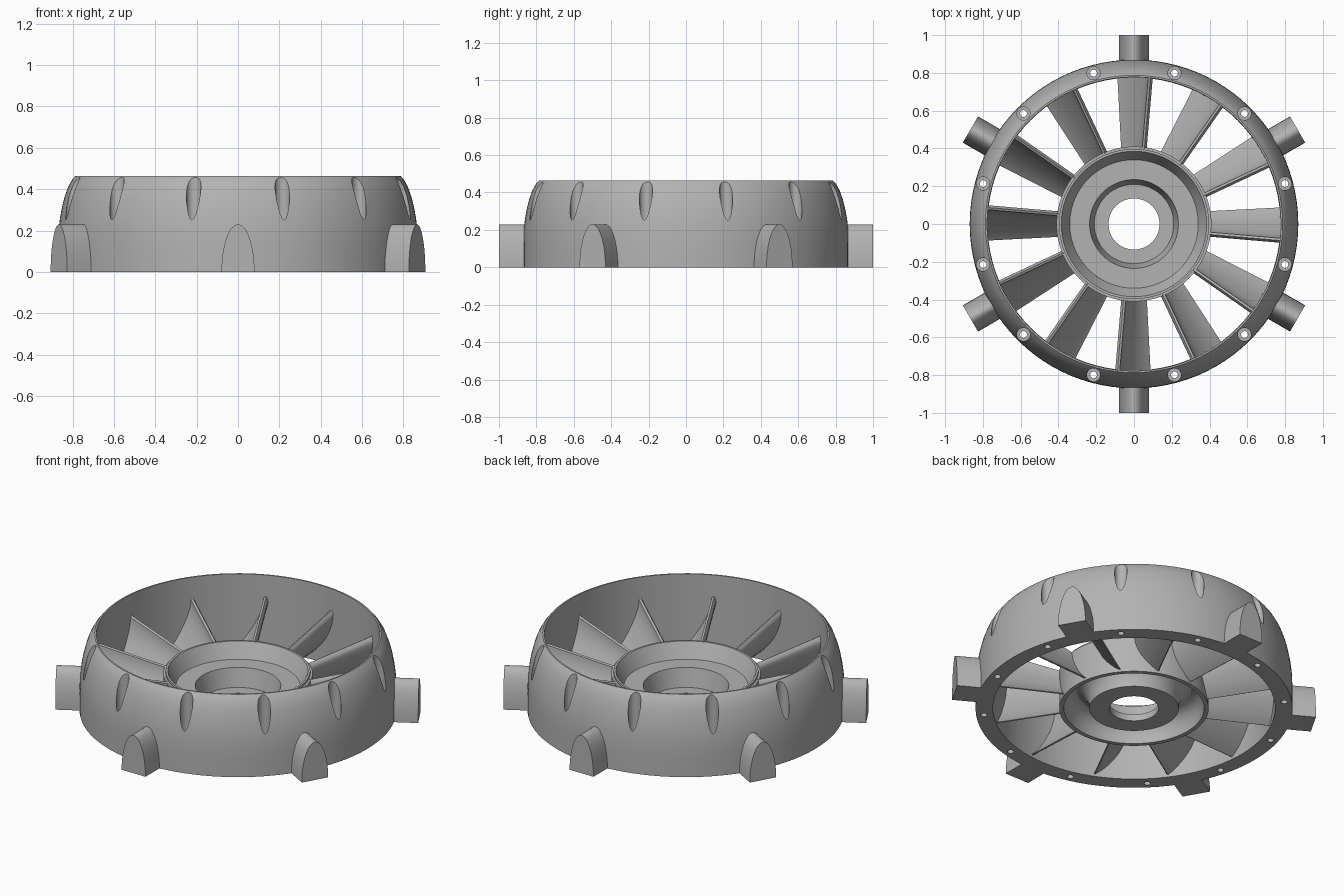
import bpy, bmesh
from math import sin, cos, pi, radians
from mathutils import Matrix

cube = bpy.data.objects.get("Cube")
if cube:
    bpy.data.objects.remove(cube, do_unlink=True)

gray = bpy.data.materials.new("cast gray")
gray.use_nodes = True
gray.diffuse_color = (0.45, 0.45, 0.45, 1)
gray.node_tree.nodes["Principled BSDF"].inputs["Base Color"].default_value = (0.45, 0.45, 0.45, 1)


def finish(name, bm):
    bmesh.ops.recalc_face_normals(bm, faces=bm.faces)
    mesh = bpy.data.meshes.new(name)
    bm.to_mesh(mesh)
    bm.free()
    mesh.materials.append(gray)
    obj = bpy.data.objects.new(name, mesh)
    bpy.context.collection.objects.link(obj)
    return obj


def smooth(obj, angle=30):
    bpy.ops.object.select_all(action='DESELECT')
    obj.select_set(True)
    bpy.context.view_layer.objects.active = obj
    bpy.ops.object.shade_smooth_by_angle(angle=radians(angle))


def lathe(name, profile, steps=96):
    """Revolve a closed (radius, z) outline about the z axis."""
    bm = bmesh.new()
    rings = []
    for i in range(steps):
        a = 2 * pi * i / steps
        rings.append([bm.verts.new((r * cos(a), r * sin(a), z)) for r, z in profile])
    n = len(profile)
    for i in range(steps):
        a, b = rings[i], rings[(i + 1) % steps]
        for j in range(n):
            k = (j + 1) % n
            bm.faces.new((a[j], b[j], b[k], a[k]))
    return finish(name, bm)


def loft(name, start, end):
    """Solid between two matching outlines."""
    bm = bmesh.new()
    a = [bm.verts.new(p) for p in start]
    b = [bm.verts.new(p) for p in end]
    n = len(a)
    for i in range(n):
        j = (i + 1) % n
        bm.faces.new((a[i], a[j], b[j], b[i]))
    bm.faces.new(a)
    bm.faces.new(b)
    return finish(name, bm)


def repeat(obj, count, first, name):
    """Copies of one part around the z axis."""
    for i in range(count):
        part = obj if i == 0 else obj.copy()
        part.name = f"{name}_{i + 1}"
        part.rotation_euler.z = radians(first) + 2 * pi * i / count
        if i:
            bpy.context.collection.objects.link(part)


# Outer ring: straight inner bore, domed outside running to a thin top lip
ring = lathe("outer_ring", [
    (0.775, 0), (0.87, 0), (0.87, 0.12), (0.868, 0.2), (0.861, 0.26),
    (0.851, 0.315), (0.838, 0.365), (0.822, 0.41), (0.804, 0.443), (0.787, 0.463),
    (0.778, 0.463)])

# Bolt holes and their wide pockets, which break out through the dome
bm = bmesh.new()
for i in range(12):
    a = radians(15 + 30 * i)
    for radius, low, high in ((0.018, -0.1, 0.3), (0.035, 0.2, 0.6)):
        spot = Matrix.Translation((0.827 * cos(a), 0.827 * sin(a), (low + high) / 2))
        bmesh.ops.create_cone(bm, cap_ends=True, segments=24, radius1=radius,
                              radius2=radius, depth=high - low, matrix=spot)
cutter = finish("bolt_hole_cutter", bm)
cutter.hide_render = True
cutter.hide_viewport = True
cut = ring.modifiers.new("bolt_holes", 'BOOLEAN')
cut.operation = 'DIFFERENCE'
cut.solver = 'EXACT'
cut.use_self = True
cut.object = cutter
bpy.context.view_layer.objects.active = ring
ring.select_set(True)
bpy.ops.object.modifier_apply(modifier=cut.name)
bpy.data.objects.remove(cutter, do_unlink=True)
smooth(ring)

# Hub: dished top, centre bore, and an arched groove underneath
groove = [(0.315 - 0.07 * cos(pi * t / 10), 0.12 * sin(pi * t / 10)) for t in range(11)]
hub = lathe("hub", groove + [
    (0.41, 0), (0.41, 0.225), (0.397, 0.225), (0.397, 0.24), (0.385, 0.24),
    (0.34, 0.15), (0.235, 0.15), (0.21, 0.04), (0.135, 0.04), (0.135, 0)])
smooth(hub)

# Lugs: arch-topped blocks standing out from the ring
arch = [(0.08 * cos(pi * t / 24), 0.23 * sin(pi * t / 24)) for t in range(25)]
lug = loft("lug", [(0.85, y, z) for y, z in arch], [(1.0, y, z) for y, z in arch])
smooth(lug)
repeat(lug, 6, 30, "lug")


def blade_outline(radius, low_side, high_side, top, steps=14):
    """Curved vane section, flatter at the foot and steep at the head."""
    front, back = [], []
    for i in range(steps + 1):
        s = sin(pi / 2 * i / steps)
        y = low_side + (high_side - low_side) * s
        z = 0.015 + (top - 0.015) * (0.45 * s + 0.55 * (1 - cos(pi / 2 * i / steps)))
        half = 0.003 + 0.009 * min(1, 2 * i / steps)
        front.append((radius, y + half, z + half * 0.5))
        back.append((radius, y - half, z - half * 0.5))
    # Rounded head
    head = [(radius, high_side, top + 0.012)]
    return front + head + back[::-1]


# Twelve vanes between hub and ring
blade = loft("blade", blade_outline(0.397, 0.065, -0.055, 0.215),
             blade_outline(0.782, 0.085, -0.088, 0.325))
smooth(blade, 40)
repeat(blade, 12, 0, "blade")
